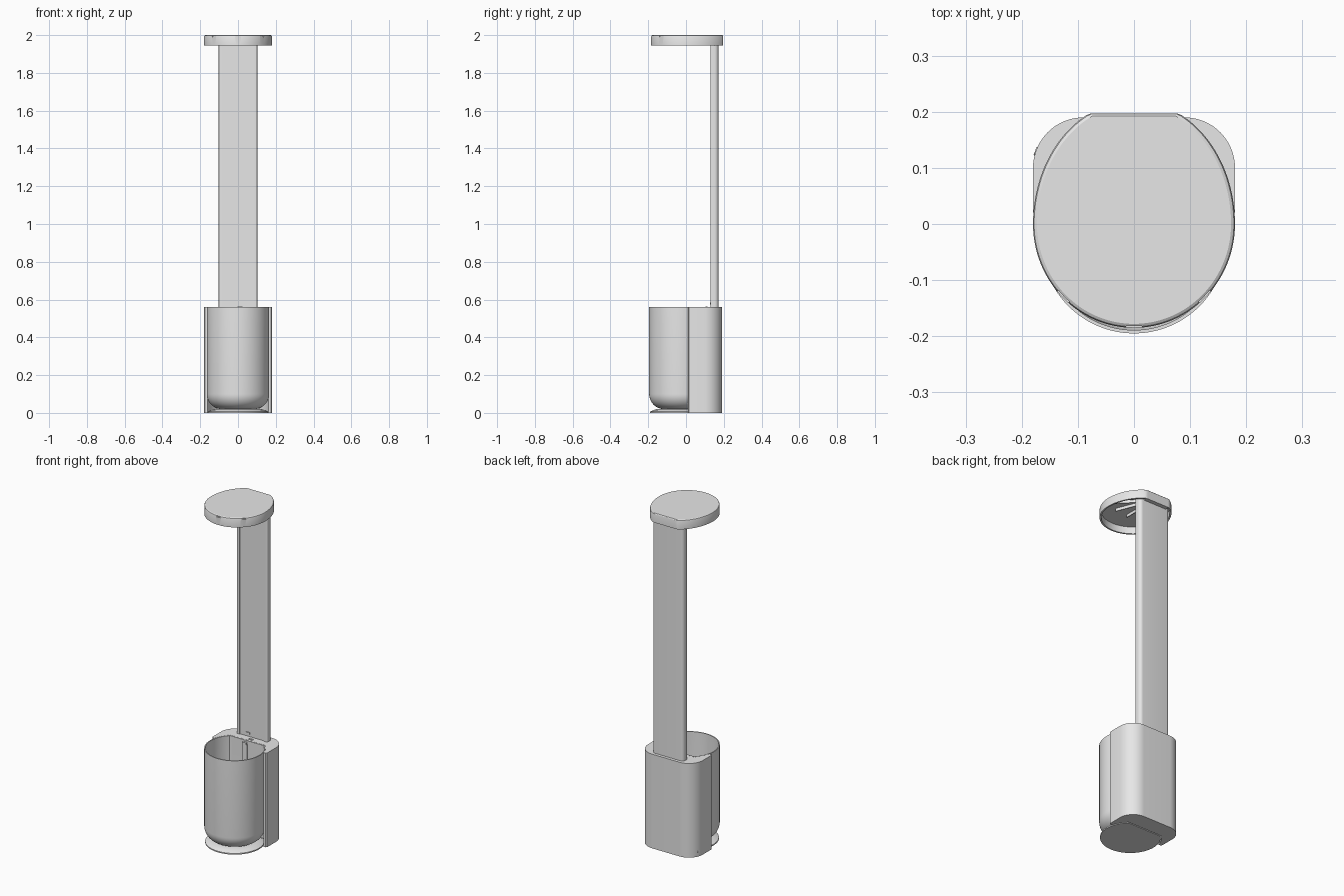
import bpy, bmesh, math
from mathutils import Vector, Matrix

cube = bpy.data.objects.get("Cube")
if cube:
    bpy.data.objects.remove(cube, do_unlink=True)

grey = bpy.data.materials.new("plain_grey")
grey.use_nodes = True
grey.diffuse_color = (0.8, 0.8, 0.8, 1)
grey.node_tree.nodes["Principled BSDF"].inputs["Base Color"].default_value = (0.8, 0.8, 0.8, 1)


def finish(name, bm, smooth=True):
    bmesh.ops.recalc_face_normals(bm, faces=bm.faces)
    mesh = bpy.data.meshes.new(name)
    bm.to_mesh(mesh)
    bm.free()
    mesh.materials.append(grey)
    ob = bpy.data.objects.new(name, mesh)
    bpy.context.collection.objects.link(ob)
    if smooth:
        shade(ob)
    return ob


def activate(ob):
    bpy.ops.object.select_all(action='DESELECT')
    ob.select_set(True)
    bpy.context.view_layer.objects.active = ob


def shade(ob):
    activate(ob)
    bpy.ops.object.shade_smooth_by_angle(angle=math.radians(30))


def loft(name, rings, smooth=True):
    """Skin a list of equal rings and cap both ends."""
    bm = bmesh.new()
    loops = [[bm.verts.new(p) for p in ring] for ring in rings]
    for a, b in zip(loops, loops[1:]):
        for i in range(len(a)):
            j = (i + 1) % len(a)
            bm.faces.new((a[i], a[j], b[j], b[i]))
    bm.faces.new(loops[0])
    bm.faces.new(loops[-1])
    return finish(name, bm, smooth)


def prism(name, outline, z0, z1):
    return loft(name, [[(x, y, z) for x, y in outline] for z in (z0, z1)])


def box(name, centre, size, turn=0.0):
    bm = bmesh.new()
    bmesh.ops.create_cube(bm, size=1, matrix=Matrix.Translation(centre)
                          @ Matrix.Rotation(turn, 4, 'Z') @ Matrix.Diagonal((*size, 1)))
    return finish(name, bm, False)


def arc(cx, cy, r, a0, a1, n=12):
    return [(cx + r * math.cos(math.radians(a0 + (a1 - a0) * i / n)),
             cy + r * math.sin(math.radians(a0 + (a1 - a0) * i / n))) for i in range(n + 1)]


def mirrored(half):
    """Close an outline symmetric about x = 0."""
    return half + [(-x, y) for x, y in reversed(half)]


# Bucket: round section with a flat back
R, CY, FLAT, TOP = 0.165, -0.03, 0.09, 0.56


def bucket_ring(r, z, n=96):
    back = FLAT - (R - r)
    return [(x, min(y, back), z) for x, y in arc(0, CY, r, 0, 360, n)[:-1]]


outer = arc(R - 0.08, 0.1, 0.08, -90, 0)
inner = arc(R - 0.08, 0.1, 0.074, 0, -90)
profile = outer + [(R, TOP), (R - 0.006, TOP)] + inner
loft("bucket", [bucket_ring(r, z) for r, z in profile])

# Foot plate under the bucket
loft("foot_plate", [bucket_ring(r, z) for r, z in
                    ((0.16, 0), (0.16, 0.007), (0.145, 0.014), (0.12, 0.021))])

# Rear body with rounded back corners and a recess that hugs the bucket
RC = R + 0.001
start = math.degrees(math.asin((0.01 - CY) / RC))
recess = [(x, min(y, FLAT + 0.001)) for x, y in arc(0, CY, RC, start, 90, 30)]
half = recess[:0:-1] + [recess[0], (0.174, 0.011), (0.179, 0.016), (0.18, 0.024)]
half += arc(0.09, 0.1, 0.09, 0, 90, 20)
half = [p for p in half if p[0] > 0.0001]
prism("rear_body", mirrored(half), 0, TOP)

# Inside rib, hook and small catches
box("bucket_rib", (-0.01, FLAT - 0.009, 0.33), (0.028, 0.008, 0.42))
box("rib_hook", (-0.01, FLAT - 0.012, 0.545), (0.024, 0.014, 0.012))
box("top_button", (0.01, 0.108, TOP + 0.001), (0.026, 0.012, 0.005))
box("column_catch", (-0.027, 0.132, 0.58), (0.024, 0.008, 0.01))

# Cable port low on the rounded back corner
bm = bmesh.new()
d = Vector((-1, 0.35, 0)).normalized()
spot = Vector((-0.09, 0.1, 0.03)) + d * 0.089
bmesh.ops.create_cone(bm, cap_ends=True, segments=20, radius1=0.008, radius2=0.008, depth=0.005,
                      matrix=Matrix.Translation(spot) @ d.to_track_quat('Z', 'Y').to_matrix().to_4x4())
finish("cable_port", bm)

# Column: rounded strip with a slightly sunken front panel
half = [(0.08, 0.134), (0.08, 0.13)] + arc(0.096, 0.136, 0.006, -90, 0, 5)
half += arc(0.082, 0.152, 0.02, 0, 90, 8)
prism("column", mirrored(half), TOP - 0.02, 1.986)

# Lamp head: oval shell with a straight back, open below
W, FRONT, BACK, CUT = 0.18, 0.185, 0.22, 0.197


def head_ring(inset, z, n=128):
    ring = []
    for i in range(n):
        a = 2 * math.pi * i / n
        depth = BACK if math.sin(a) > 0 else FRONT
        ring.append(((W - inset) * math.cos(a),
                     min((depth - inset) * math.sin(a), CUT - inset * 0.6), z))
    return ring


head = loft("lamp_head", [head_ring(i, z) for i, z in (
    (0.009, 1.986), (0.009, 1.945), (0, 1.945), (0, 1.992), (0.002, 1.997), (0.007, 2.0))], False)

# Three shallow notches along the front upper edge
for a in (-135, -90, -45):
    c, s = math.cos(math.radians(a)), math.sin(math.radians(a))
    cutter = box("notch_cutter", (W * c, FRONT * s, 1.994), (0.028, 0.01, 0.007),
                 math.radians(a + 90))
    cutter.hide_render = True
    mod = head.modifiers.new("notch", 'BOOLEAN')
    mod.object, mod.operation, mod.solver = cutter, 'DIFFERENCE', 'EXACT'
    activate(head)
    bpy.ops.object.modifier_apply(modifier=mod.name)
    bpy.data.objects.remove(cutter, do_unlink=True)
shade(head)

# Column mount and fanned ribs under the head
box("head_mount", (0, 0.156, 1.966), (0.15, 0.07, 0.04))
for k in (-2, -1, 0, 1, 2):
    a = math.radians(-90 + 22 * k)
    mid = Vector((0.02 * k, 0.12, 1.978)) + Vector((math.cos(a), math.sin(a), 0)) * 0.09
    box("head_rib", mid, (0.18, 0.005, 0.018), a)
